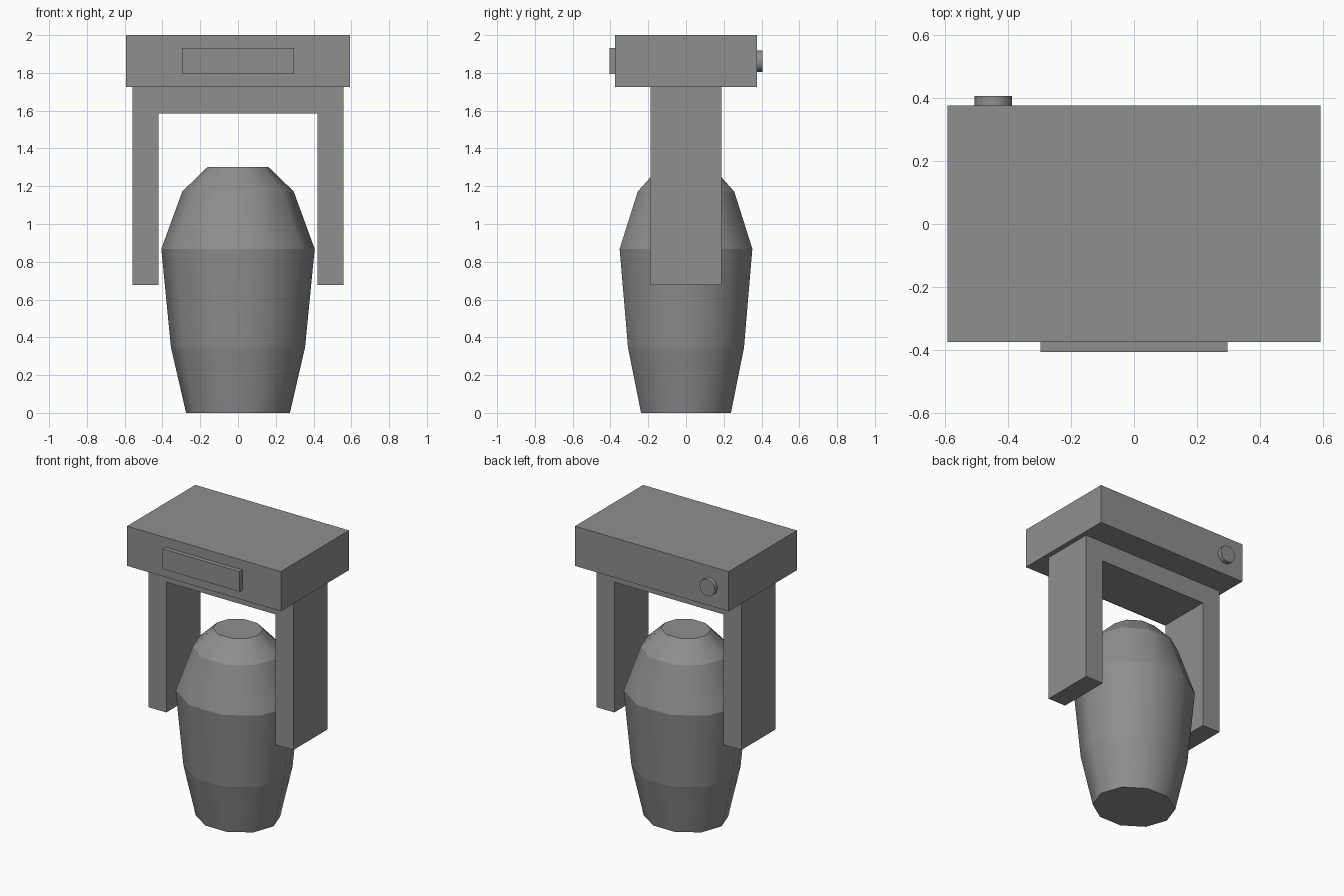
import bpy, bmesh, math

if "Cube" in bpy.data.objects:
    bpy.data.objects.remove(bpy.data.objects["Cube"])

# Dark grey finish shared by every part
dark_grey = bpy.data.materials.new("dark_grey")
dark_grey.diffuse_color = (0.275, 0.275, 0.275, 1)
dark_grey.use_nodes = True
dark_grey.node_tree.nodes["Principled BSDF"].inputs["Base Color"].default_value = dark_grey.diffuse_color


def finish(name, bm):
    bmesh.ops.recalc_face_normals(bm, faces=bm.faces)
    mesh = bpy.data.meshes.new(name)
    bm.to_mesh(mesh)
    bm.free()
    mesh.materials.append(dark_grey)
    obj = bpy.data.objects.new(name, mesh)
    bpy.context.collection.objects.link(obj)
    return obj


def box(name, x0, x1, y0, y1, z0, z1):
    bm = bmesh.new()
    bmesh.ops.create_cube(bm, size=1)
    for v in bm.verts:
        v.co.x = x1 if v.co.x > 0 else x0
        v.co.y = y1 if v.co.y > 0 else y0
        v.co.z = z1 if v.co.z > 0 else z0
    return finish(name, bm)


def loft(name, rings, sides=10):
    """Skin (center, u_axis, v_axis) rings; smooth around, creased between rings."""
    bm = bmesh.new()
    loops = []
    for c, u, v in rings:
        loop = []
        for i in range(sides):
            a = math.tau * i / sides
            loop.append(bm.verts.new([c[k] + u[k] * math.cos(a) + v[k] * math.sin(a)
                                      for k in range(3)]))
        loops.append(loop)
    for lo, hi in zip(loops, loops[1:]):
        for i in range(sides):
            j = (i + 1) % sides
            bm.faces.new((lo[i], lo[j], hi[j], hi[i])).smooth = True
    bm.faces.new(loops[0])
    bm.faces.new(loops[-1])
    for loop in loops:
        for i in range(sides):
            bm.edges.get((loop[i], loop[(i + 1) % sides])).smooth = False
    return finish(name, bm)


# Ten-sided, slightly flattened hanging body
profile = [(0.275, 0), (0.355, 0.347), (0.406, 0.868), (0.295, 1.172), (0.162, 1.301)]
loft("body", [((0, 0, z), (r, 0, 0), (0, r * 0.91, 0)) for r, z in profile])

# U-shaped yoke straddling the body
half = [(0.42, 1.585), (0.42, 0.678), (0.558, 0.678), (0.558, 1.724)]
outline = half + [(-x, z) for x, z in reversed(half)]
bm = bmesh.new()
face = bm.faces.new([bm.verts.new((x, -0.188, z)) for x, z in outline])
ext = bmesh.ops.extrude_face_region(bm, geom=[face], use_keep_orig=True)
moved = [g for g in ext["geom"] if isinstance(g, bmesh.types.BMVert)]
bmesh.ops.translate(bm, verts=moved, vec=(0, 0.376, 0))
finish("yoke", bm)

# Top housing with a front panel
box("top_housing", -0.592, 0.592, -0.375, 0.376, 1.724, 2.0)
box("front_panel", -0.297, 0.297, -0.406, -0.37, 1.793, 1.933)

# Round knob on the back
loft("back_knob", [((-0.447, y, 1.862), (0.06, 0, 0), (0, 0, 0.06)) for y in (0.37, 0.406)])
